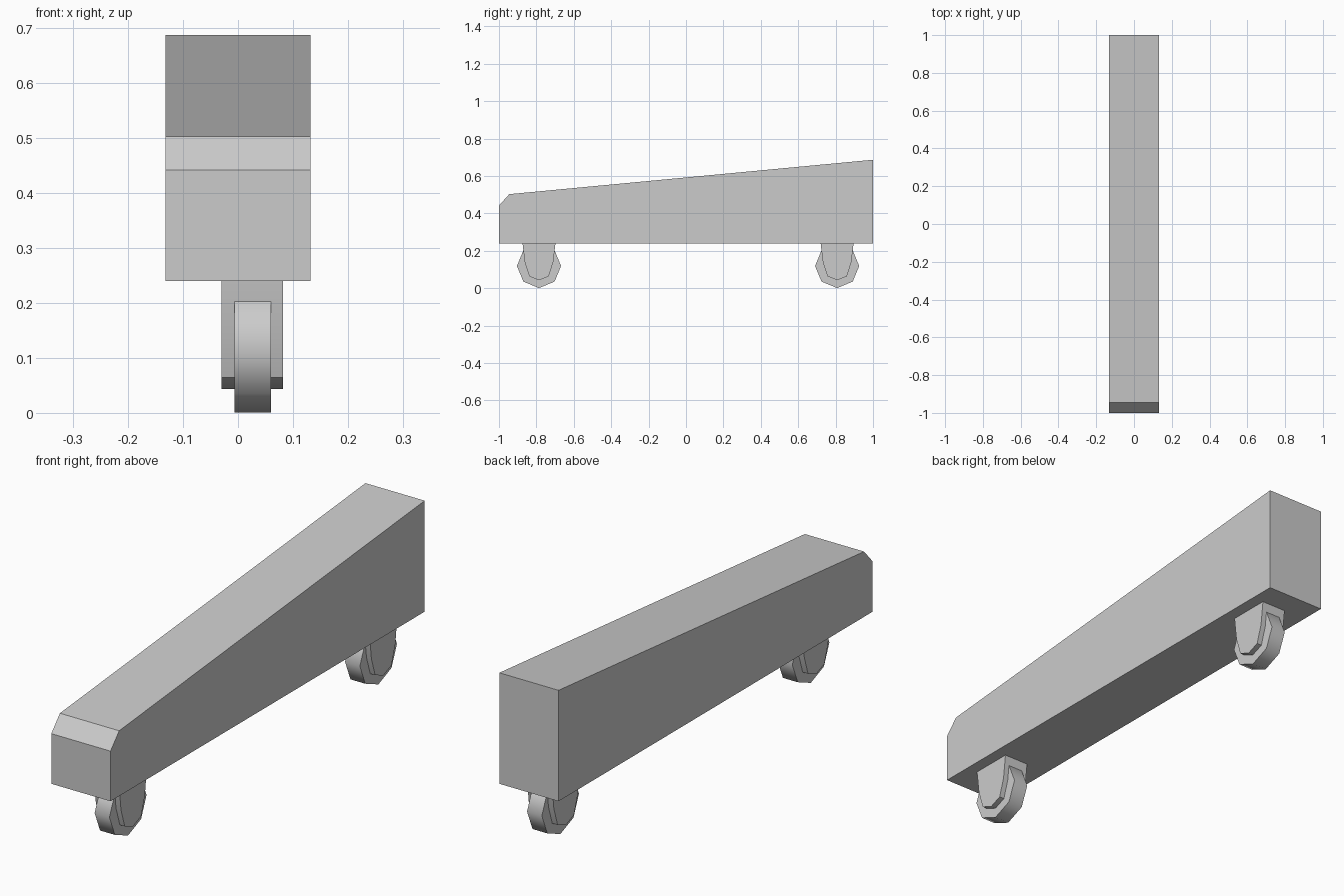
import bpy
import math

if "Cube" in bpy.data.objects:
    bpy.data.objects.remove(bpy.data.objects["Cube"])


def extrude_profile(name, profile, x0, x1, smooth=False):
    """Extrude a closed (y, z) profile along x."""
    n = len(profile)
    verts = [(x, y, z) for x in (x0, x1) for y, z in profile]
    faces = [tuple(reversed(range(n))), tuple(range(n, 2 * n))]
    faces += [(i, (i + 1) % n, n + (i + 1) % n, n + i) for i in range(n)]
    mesh = bpy.data.meshes.new(name)
    mesh.from_pydata(verts, [], faces)
    obj = bpy.data.objects.new(name, mesh)
    bpy.context.collection.objects.link(obj)
    if smooth:
        bpy.ops.object.select_all(action='DESELECT')
        obj.select_set(True)
        bpy.context.view_layer.objects.active = obj
        bpy.ops.object.shade_smooth_by_angle(angle=math.radians(50))
    return obj


# Wedge body with a chamfered front edge
extrude_profile("wedge_body", [(-1, 0.24), (1, 0.24), (1, 0.687),
                               (-0.945, 0.503), (-1, 0.442)], -0.132, 0.132)

# Caster profiles around the wheel axle
RADIUS = 0.118
WHEEL = [(RADIUS * math.cos(i * math.pi / 4), RADIUS * math.sin(i * math.pi / 4))
         for i in range(8)]
half = [(0.052, -0.055), (0.076, 0.02), (0.088, 0.121)]
FORK = [(0, -0.076)] + half + [(-y, z) for y, z in reversed(half)]

# Front and rear casters
for side, cy in (("front", -0.786), ("rear", 0.808)):
    def place(points):
        return [(cy + y, 0.119 + z) for y, z in points]
    extrude_profile(side + "_wheel", place(WHEEL), -0.006, 0.06, smooth=True)
    extrude_profile(side + "_caster_fork", place(FORK), -0.03, 0.082, smooth=True)
